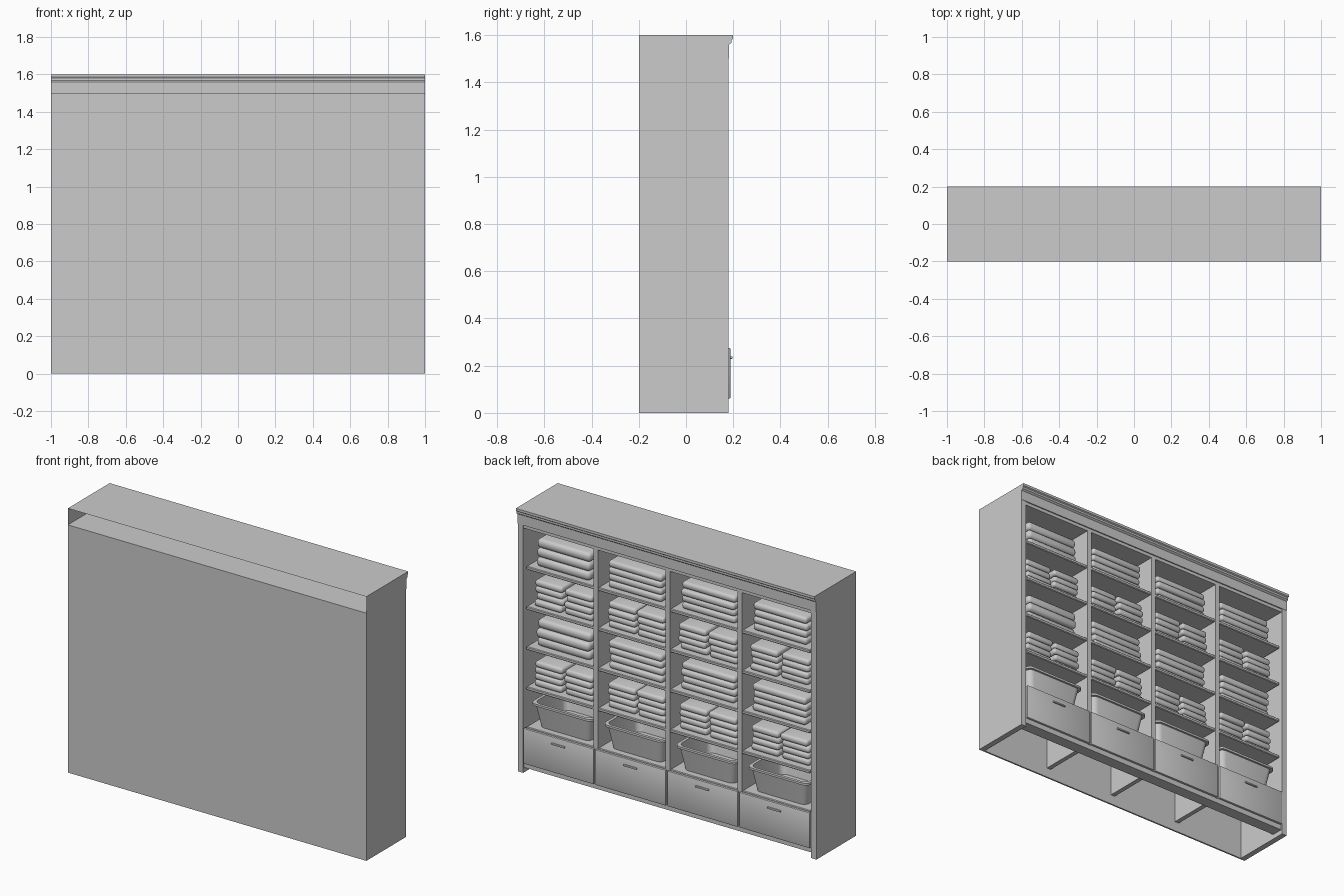
import bpy, bmesh, math, random

if "Cube" in bpy.data.objects:
    bpy.data.objects.remove(bpy.data.objects["Cube"])

random.seed(4)


def finish(name, bm, angle=35):
    me = bpy.data.meshes.new(name)
    bmesh.ops.recalc_face_normals(bm, faces=bm.faces)
    bm.to_mesh(me)
    bm.free()
    ob = bpy.data.objects.new(name, me)
    bpy.context.collection.objects.link(ob)
    bpy.ops.object.select_all(action='DESELECT')
    ob.select_set(True)
    bpy.context.view_layer.objects.active = ob
    bpy.ops.object.shade_smooth_by_angle(angle=math.radians(angle))
    return ob


def box(name, x0, x1, y0, y1, z0, z1, bevel=0, seg=2):
    bm = bmesh.new()
    bmesh.ops.create_cube(bm, size=1)
    for v in bm.verts:
        v.co = ((x0 + x1) / 2 + v.co.x * (x1 - x0),
                (y0 + y1) / 2 + v.co.y * (y1 - y0),
                (z0 + z1) / 2 + v.co.z * (z1 - z0))
    if bevel:
        bmesh.ops.bevel(bm, geom=bm.edges[:], offset=bevel, segments=seg,
                        profile=0.5, affect='EDGES')
    return finish(name, bm)


# Carcass: sides, back, top board, dividers
T = 0.035
for s, n in ((-1, "left"), (1, "right")):
    box("side_panel_" + n, *sorted((s, s * (1 - T))), -0.2, 0.18, 0, 1.5)
box("back_panel", -1 + T, 1 - T, -0.2, -0.19, 0, 1.5)
box("top_board", -1 + T, 1 - T, -0.2, 0.175, 1.48, 1.5)
BAY = (2 - 2 * T) / 4
for i in (-1, 0, 1):
    box("divider", i * BAY - 0.014, i * BAY + 0.014, -0.19, 0.175, 0.06, 1.48)
box("bottom_rail", -1 + T, 1 - T, 0.10, 0.172, 0.03, 0.065)

# Crown: hollow moulding with stepped front, open at the rear
profile = [(-0.2, 1.6), (0.2, 1.6), (0.2, 1.585), (0.193, 1.58), (0.193, 1.568),
           (0.182, 1.56), (0.182, 1.5), (-0.2, 1.5)]
bm = bmesh.new()
ends = [[bm.verts.new((x, y, z)) for y, z in profile] for x in (-1, 1)]
for a in range(len(profile) - 1):
    bm.faces.new((ends[0][a], ends[0][a + 1], ends[1][a + 1], ends[1][a]))
for e in ends:
    bm.faces.new(e)
finish("crown", bm)


# Storage bin: lofted rounded rectangles, out over a rim and down inside
def bin_tub(cx, z):
    def ring(bm, w, d, h, r=0.035):
        pts = []
        for k, (sx, sy) in enumerate(((1, 1), (-1, 1), (-1, -1), (1, -1))):
            for j in range(5):
                a = math.pi / 2 * (k + j / 4)
                pts.append(bm.verts.new((cx + sx * (w / 2 - r) + r * math.cos(a),
                                         sy * (d / 2 - r) + r * math.sin(a), z + h)))
        return pts
    bm = bmesh.new()
    rings = [ring(bm, *p) for p in ((0.34, 0.26, 0), (0.385, 0.305, 0.137),
                                    (0.41, 0.33, 0.137), (0.41, 0.33, 0.15),
                                    (0.375, 0.295, 0.15), (0.33, 0.25, 0.008))]
    for a, b in zip(rings, rings[1:]):
        for i in range(len(a)):
            j = (i + 1) % len(a)
            bm.faces.new((a[i], a[j], b[j], b[i]))
    bm.faces.new(rings[0])
    bm.faces.new(rings[-1])
    finish("storage_bin", bm)


# Stack of folded cloth
def stack(name, cx, w, z, count, height):
    t = height / count
    for k in range(count):
        dx, dy = random.uniform(-0.006, 0.006), random.uniform(-0.006, 0.006)
        box(name, cx - w / 2 + dx, cx + w / 2 + dx, -0.13 + dy, 0.14 + dy,
            z + k * t, z + (k + 1) * t, t * 0.4, 3)


# Bays: shelves, contents and drawers
Z0, STEP = 0.28, 0.243
for i in range(4):
    cx = (i - 1.5) * BAY
    h = BAY / 2 - 0.014
    for k in range(5):
        z = Z0 + k * STEP
        box("shelf", cx - h, cx + h, -0.19, 0.172, z - 0.02, z, 0.004, 1)
        if k == 0:
            bin_tub(cx, z)
        elif k % 2:
            for s in (-1, 1):
                stack("folded_towel", cx + s * 0.1, 0.185, z, 4, 0.155)
        else:
            stack("folded_blanket", cx, 0.36, z, 3 if i == 3 else 4, 0.165)
    box("drawer_front", cx - BAY / 2 + 0.006, cx + BAY / 2 - 0.006,
        0.172, 0.188, 0.06, 0.275, 0.004, 2)
    box("drawer_handle", cx - 0.045, cx + 0.045, 0.186, 0.197, 0.229, 0.239, 0.003, 2)
